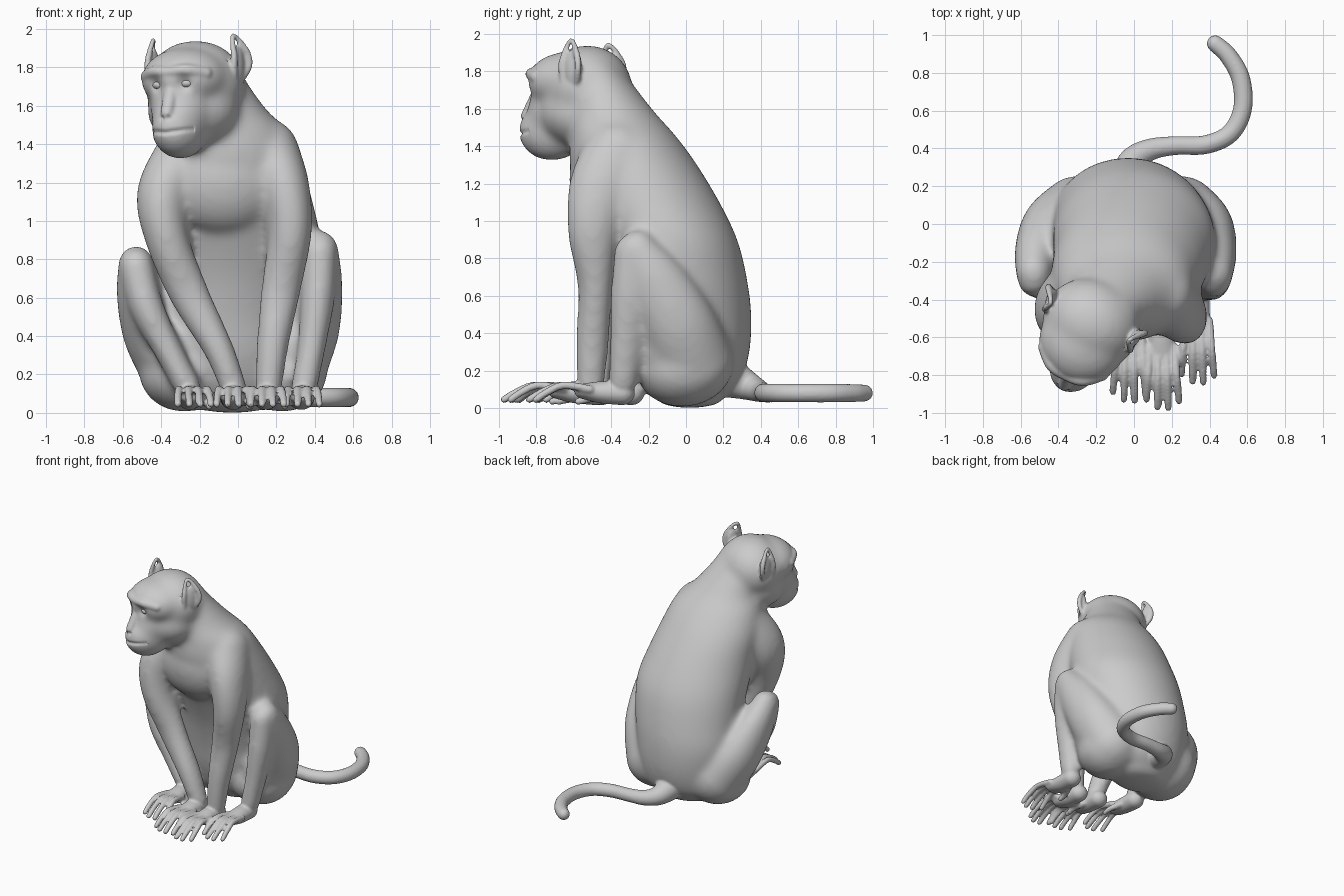
import bpy, bmesh
from math import sin, cos, pi, exp, radians
from mathutils import Vector, Matrix

if "Cube" in bpy.data.objects:
    bpy.data.objects.remove(bpy.data.objects["Cube"])


def catmull(a, b, c, d, t):
    return [0.5 * (2*q + (r - p)*t + (2*p - 5*q + 4*r - s)*t*t + (3*q - p - 3*r + s)*t**3)
            for p, q, r, s in zip(a, b, c, d)]


def tube(bm, pts, M=Matrix(), flat=False, n=24, steps=6):
    """Loft rounded sections along points (x, y, z, rx[, ry])."""
    P = [list(p) + ([p[3]] if len(p) == 4 else []) for p in pts]
    P = [P[0]] + P + [P[-1]]
    S = [catmull(*P[i:i+4], k/steps) for i in range(len(P)-3) for k in range(steps)] + [P[-1]]
    rings, u = [], None
    for i, s in enumerate(S):
        c = Vector(s[:3])
        t = (Vector(S[min(i+1, len(S)-1)][:3]) - Vector(S[max(i-1, 0)][:3])).normalized()
        if flat:
            t = Vector((0, 0, 1))
        if u is None:
            u = Vector((0, 0, 1)) if abs(t.x) > 0.9 else Vector((1, 0, 0))
        u = (u - t*u.dot(t)).normalized()
        v = t.cross(u)
        h = 0.05 if flat else min(s[3], s[4])
        slices = [(0, 1)]
        if i == 0:
            slices = [(-h*cos(a), sin(a)) for a in (0.15, 0.5, 0.9, 1.25)] + slices
        if i == len(S)-1:
            slices += [(h*cos(a), sin(a)) for a in (1.25, 0.9, 0.5, 0.15)]
        for off, k in slices:
            rings.append([bm.verts.new(M @ (c + t*off + u*(s[3]*k*cos(2*pi*j/n)) + v*(s[4]*k*sin(2*pi*j/n))))
                          for j in range(n)])
    for a, b in zip(rings, rings[1:]):
        for j in range(n):
            bm.faces.new((a[j], a[(j+1) % n], b[(j+1) % n], b[j]))
    bm.faces.new(rings[0][::-1])
    bm.faces.new(rings[-1])


def ball(bm, c, r, M=Matrix()):
    bmesh.ops.create_uvsphere(bm, u_segments=32, v_segments=20, radius=1,
                              matrix=M @ Matrix.Translation(c) @ Matrix.Diagonal((*r, 1)))


def fuse(name, bm, voxel, rounds):
    """Weld overlapping parts into one smooth skin and bake it."""
    bmesh.ops.recalc_face_normals(bm, faces=bm.faces)
    me = bpy.data.meshes.new(name)
    bm.to_mesh(me)
    bm.free()
    ob = bpy.data.objects.new(name, me)
    bpy.context.collection.objects.link(ob)
    m = ob.modifiers.new("weld", 'REMESH')
    m.mode, m.voxel_size = 'VOXEL', voxel
    m = ob.modifiers.new("relax", 'SMOOTH')
    m.factor, m.iterations = 0.5, rounds
    out = bpy.data.meshes.new_from_object(ob.evaluated_get(bpy.context.evaluated_depsgraph_get()))
    ob.modifiers.clear()
    ob.data = out
    return ob


def paw(bm, x, y, yaw, thumb, k=1.0):
    """Flat palm with four arched digits and a thumb."""
    M = Matrix.Translation((x, y, 0)) @ Matrix.Rotation(radians(yaw), 4, 'Z') @ Matrix.Diagonal((1, k, 1, 1))
    tube(bm, [(0, .02, .08, .07, .065), (0, -.1, .085, .07, .058), (0, -.19, .09, .072, .04)], M)
    for i, l in enumerate((.84, .98, 1, .88)):
        a = (i - 1.5)*.044
        tube(bm, [(a, -.15, .1, .022), (a*1.12, -.18-.12*l, .122, .021),
                  (a*1.25, -.18-.22*l, .085, .02), (a*1.3, -.18-.285*l, .045, .019)], M, n=12, steps=4)
    tube(bm, [(thumb*.045, -.06, .07, .028), (thumb*.085, -.15, .05, .022),
              (thumb*.09, -.21, .035, .019)], M, n=12, steps=4)


# Torso: stacked level sections, with a full chest
bm = bmesh.new()
tube(bm, [(-.03, .02, .05, .22, .18), (-.03, .03, .14, .33, .26), (-.03, .025, .3, .375, .315),
          (-.03, .01, .5, .405, .34), (-.01, -.03, .7, .42, .355), (0, -.095, .9, .43, .37),
          (-.02, -.19, 1.1, .41, .37), (-.05, -.28, 1.3, .385, .34), (-.065, -.335, 1.45, .34, .285),
          (-.105, -.39, 1.58, .255, .225), (-.165, -.45, 1.72, .215, .175), (-.19, -.5, 1.82, .19, .15)],
     flat=True, n=40)
ball(bm, (-.065, -.4, 1.22), (.32, .225, .3))
# Left and right hind legs: thigh, haunch, calf bulk, shin
tube(bm, [(.24, .03, .25, .23, .23), (.36, -.045, .45, .175, .205), (.415, -.165, .68, .13, .165), (.425, -.265, .85, .1, .11)])
tube(bm, [(-.29, .03, .25, .23, .23), (-.43, -.045, .42, .175, .205), (-.51, -.165, .62, .125, .165), (-.53, -.265, .775, .095, .11)])
for s, x in ((1, .23), (-1, -.28)):
    ball(bm, (x, -.02, .21), (.235, .25, .205))
    ball(bm, (x + s*.06, -.1, .34), (.17, .165, .2))
tube(bm, [(.425, -.29, .84, .09, .095), (.415, -.3, .6, .09, .105), (.385, -.32, .35, .075, .09), (.345, -.34, .13, .07, .08)])
tube(bm, [(-.53, -.29, .77, .09, .095), (-.475, -.3, .55, .09, .105), (-.36, -.3, .32, .075, .09), (-.26, -.3, .13, .07, .08)])
# Left and right arms
tube(bm, [(.15, -.36, 1.36, .17, .19), (.235, -.45, 1.17, .14, .18), (.27, -.495, .94, .115, .14),
          (.225, -.485, .65, .105, .095), (.18, -.5, .35, .085, .09), (.16, -.51, .12, .07, .075)])
tube(bm, [(-.28, -.36, 1.31, .17, .19), (-.385, -.44, 1.13, .145, .18), (-.37, -.485, .91, .115, .14),
          (-.255, -.475, .62, .105, .095), (-.1, -.48, .33, .08, .09), (-.02, -.48, .12, .07, .075)])
# Head masses, turned to its right: local -y is forward
H = Matrix.Translation((-.21, -.5, 1.68)) @ Matrix.Rotation(radians(-25.5), 4, 'Z') @ Matrix.Rotation(radians(-3), 4, 'Y')
ball(bm, (0, -.03, .03), (.265, .235, .23), H)
ball(bm, (0, -.14, .06), (.235, .225, .165), H)
ball(bm, (0, -.06, -.1), (.245, .23, .195), H)
ball(bm, (0, -.2, -.1), (.165, .165, .17), H)
ball(bm, (0, -.235, -.2), (.14, .19, .16), H)
core = fuse("torso_and_limbs", bm, .02, 18)

# Detail pass: welded onto the core
bm = bmesh.new()
bm.from_mesh(core.data)
bpy.data.objects.remove(core)

# Hands and feet
paw(bm, .145, -.5, 1, -1, 1.02)
paw(bm, -.025, -.47, 0, 1)
paw(bm, .33, -.36, 1, -1, 1.03)
paw(bm, -.25, -.31, 3, 1, 1.03)

# Tail
tube(bm, [(-.03, .24, .16, .11), (0, .34, .115, .075), (.09, .395, .09, .058), (.22, .415, .085, .05), (.38, .42, .08, .05),
          (.51, .48, .08, .05), (.575, .61, .08, .05), (.565, .77, .08, .05), (.5, .89, .08, .048), (.43, .955, .08, .045)])

# Nose bridge and brow ridge
tube(bm, [(0, -.29, .06, .042), (0, -.335, -.03, .038), (0, -.385, -.12, .034)], H)
tube(bm, [(-.17, -.25, .08, .034), (-.09, -.32, .1, .034), (0, -.335, .095, .03),
          (.09, -.32, .1, .034), (.17, -.25, .08, .034)], H)
# Ears: curled rim around a thin bowl
for s in (-1, 1):
    tube(bm, [(s*.24, -.06, .06, .02), (s*.25, -.065, .16, .018), (s*.23, -.025, .275, .013),
              (s*.275, .035, .19, .018), (s*.28, .045, .11, .018), (s*.24, .02, .04, .018)], H, n=12)
    ball(bm, (s*.245, 0, .13), (.026, .05, .1), H)
body = fuse("monkey_body", bm, .0092, 5)

# Press in the eye sockets, nostrils and mouth line, flatten the base
inv = H.inverted()
for v in body.data.vertices:
    p = inv @ v.co
    if p.y < -.2 and abs(p.x) < .2 and -.4 < p.z < .2:
        x = abs(p.x)
        p.y += .03*exp(-((x-.08)**2 + (p.z-.03)**2)/.036**2)
        p.y += .015*exp(-((x-.02)**2 + (p.z+.145)**2)/.011**2)
        if x < .12:
            p.y += .014*exp(-((p.z+.22-x*.1)/.011)**2)
        v.co = H @ p
    v.co.z = max(v.co.z, 0)
body.data.polygons.foreach_set("use_smooth", [True]*len(body.data.polygons))

# Eyeballs
for s, side in ((-1, "right"), (1, "left")):
    bm = bmesh.new()
    ball(bm, (s*.08, -.293, .033), (.036, .034, .025), H)
    me = bpy.data.meshes.new(side + "_eye")
    bm.to_mesh(me)
    bm.free()
    me.polygons.foreach_set("use_smooth", [True]*len(me.polygons))
    bpy.context.collection.objects.link(bpy.data.objects.new(side + "_eye", me))
